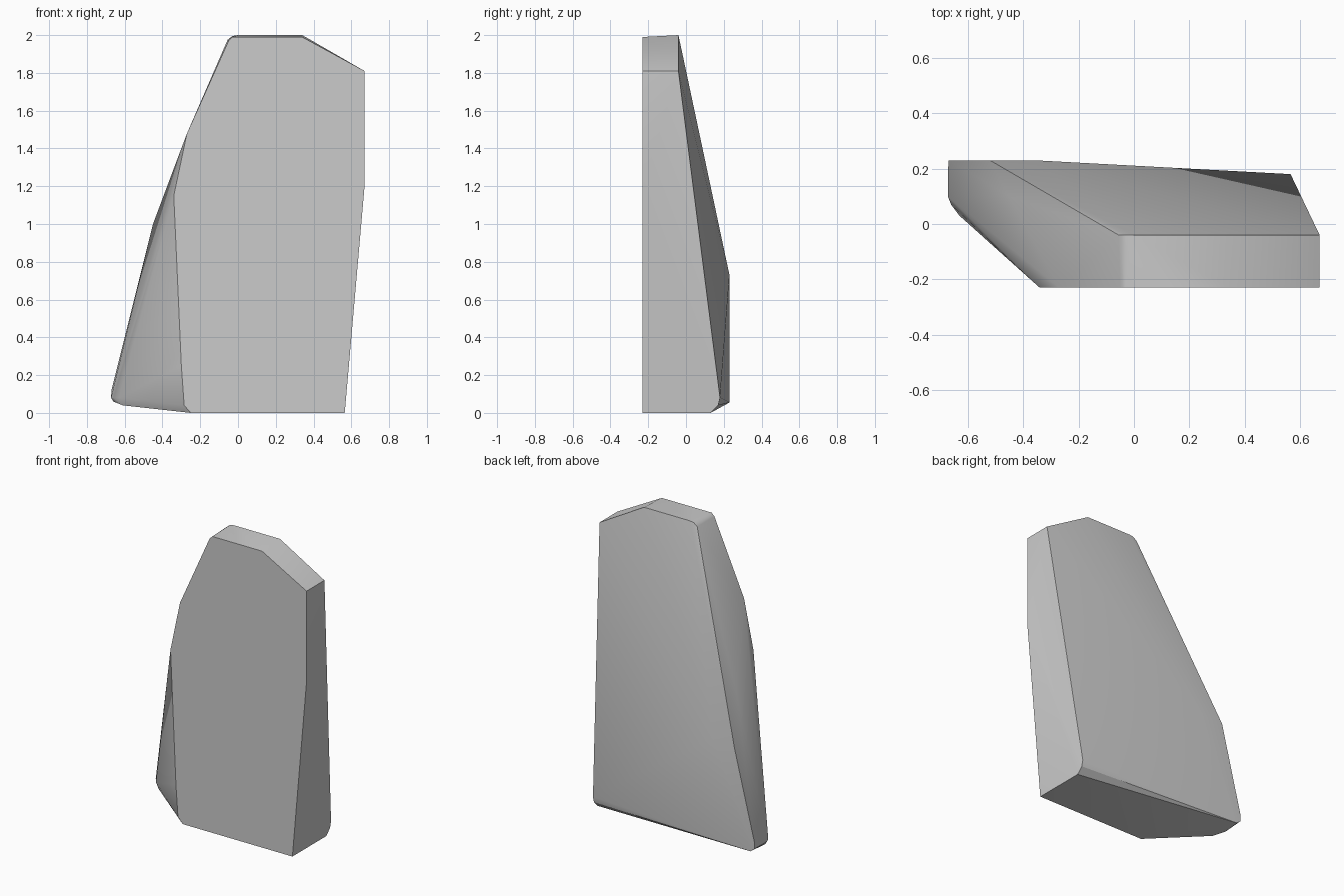
import bpy, bmesh, math

cube = bpy.data.objects.get("Cube")
if cube:
    bpy.data.objects.remove(cube, do_unlink=True)

FRONT, CREST, BACK = -0.23, -0.04, 0.23

# Flat front outline (x, z)
front_outline = [(-0.25, 0), (0.565, 0), (0.67, 1.2), (0.67, 1.81), (0.34, 1.99),
                 (-0.03, 1.99), (-0.05, 1.97), (-0.27, 1.48), (-0.34, 1.15),
                 (-0.30, 0.25), (-0.285, 0.04)]
# Top rim, where the crown meets the sloping back (x, z)
crest_outline = [(0.67, 1.81), (0.34, 2.0), (0, 2.0), (-0.03, 1.995), (-0.055, 1.975)]
# Upright facet at the back foot (x, z)
back_facet = [(-0.36, 0.73), (-0.52, 0.72), (-0.67, 0.12), (-0.67, 0.08), (-0.64, 0.055)]
# Rounded foot corners and the bulge on the sloping side
corners = [(0.565, 0.18, 0.08), (0.565, 0.17, 0.04), (0.565, 0.13, 0),
           (-0.45, 0.10, 1.0),
           (-0.672, 0.10, 0.08), (-0.66, 0.07, 0.08), (-0.63, 0.03, 0.08),
           (-0.66, 0.10, 0.06), (-0.61, 0.03, 0.04)]

points = [(x, y, z) for y, outline in ((FRONT, front_outline), (CREST, crest_outline),
                                       (BACK, back_facet)) for x, z in outline] + corners

# Wrap the points in a solid stone and merge its flat faces
bm = bmesh.new()
for p in points:
    bm.verts.new(p)
hull = bmesh.ops.convex_hull(bm, input=bm.verts[:])
loose = [v for v in bm.verts if not v.link_faces]
bmesh.ops.delete(bm, geom=loose, context='VERTS')
bmesh.ops.dissolve_limit(bm, angle_limit=math.radians(0.5),
                         verts=bm.verts[:], edges=bm.edges[:])
bmesh.ops.recalc_face_normals(bm, faces=bm.faces[:])
mesh = bpy.data.meshes.new("standing_stone")
bm.to_mesh(mesh)
bm.free()

# Stone colour
grey = bpy.data.materials.new("stone_grey")
grey.use_nodes = True
colour = (0.6, 0.6, 0.6, 1)
grey.diffuse_color = colour
grey.node_tree.nodes["Principled BSDF"].inputs["Base Color"].default_value = colour
mesh.materials.append(grey)

stone = bpy.data.objects.new("standing_stone", mesh)
bpy.context.collection.objects.link(stone)
bpy.ops.object.select_all(action='DESELECT')
stone.select_set(True)
bpy.context.view_layer.objects.active = stone
bpy.ops.object.shade_smooth_by_angle(angle=math.radians(30))
